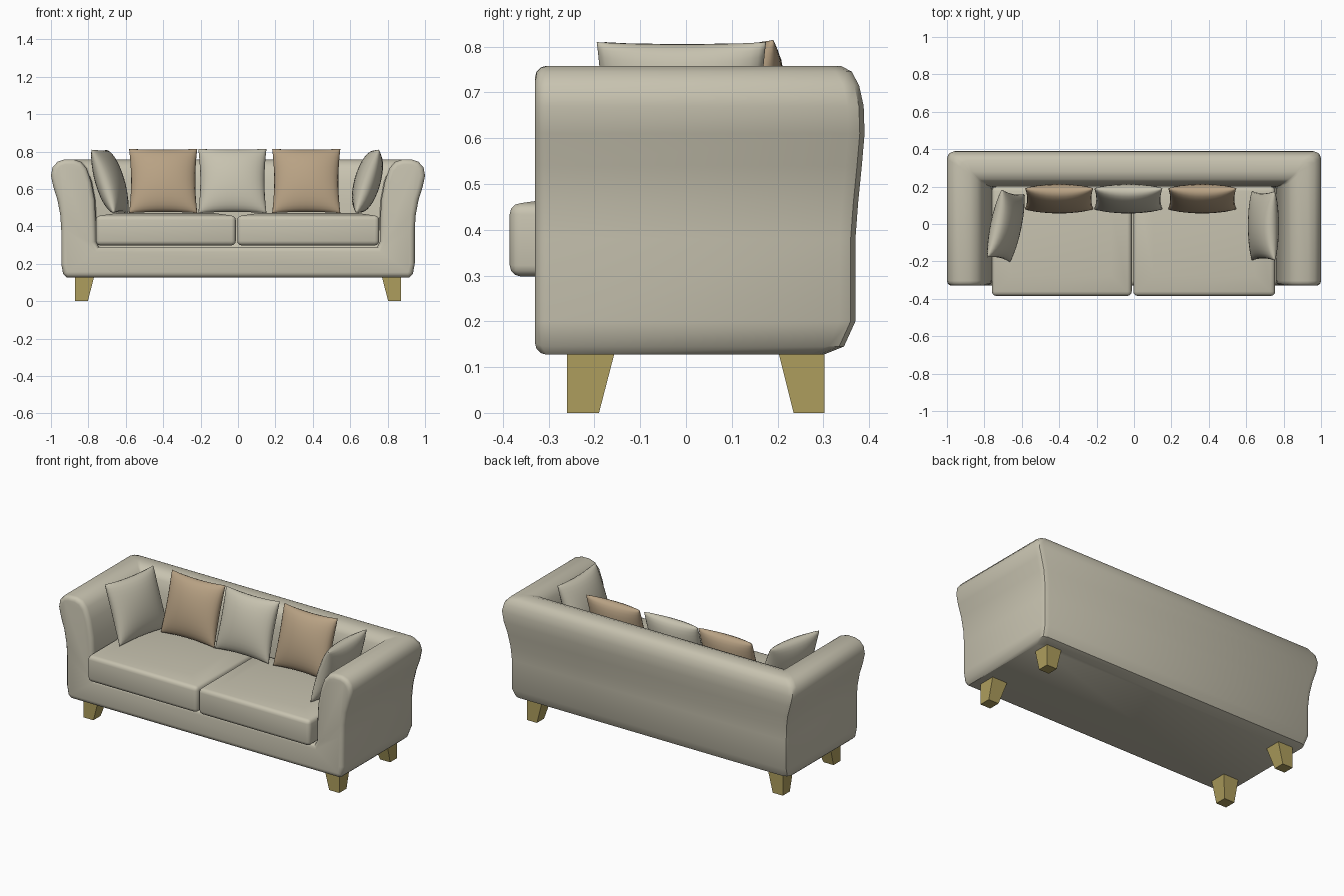
import bpy, bmesh, math
from mathutils import Matrix, Vector

if "Cube" in bpy.data.objects:
    bpy.data.objects.remove(bpy.data.objects["Cube"])


def material(name, rgb):
    m = bpy.data.materials.new(name)
    m.diffuse_color = (*rgb, 1)
    m.use_nodes = True
    m.node_tree.nodes["Principled BSDF"].inputs["Base Color"].default_value = m.diffuse_color
    return m


BEIGE = material("beige_fabric", (0.57, 0.54, 0.43))
TAN = material("tan_fabric", (0.48, 0.36, 0.23))
WOOD = material("pale_wood", (0.42, 0.34, 0.11))


def finish(bm, name, mat, angle=40):
    bmesh.ops.recalc_face_normals(bm, faces=bm.faces[:])
    me = bpy.data.meshes.new(name)
    bm.to_mesh(me)
    bm.free()
    ob = bpy.data.objects.new(name, me)
    bpy.context.collection.objects.link(ob)
    me.materials.append(mat)
    bpy.ops.object.select_all(action='DESELECT')
    ob.select_set(True)
    bpy.context.view_layer.objects.active = ob
    if angle:
        bpy.ops.object.shade_smooth_by_angle(angle=math.radians(angle))
    return ob


# Frame: one rolled profile (arm x, back y, z) swept around arms and back
profile = [
    (.915, .300, .127), (.935, .345, .145), (.945, .370, .20), (.945, .370, .38),
    (.950, .376, .46), (.965, .384, .54), (.987, .390, .61), (1.00, .388, .67),
    (.992, .378, .715), (.965, .362, .745), (.930, .340, .757), (.880, .280, .758),
    (.840, .240, .745), (.810, .222, .71), (.785, .210, .64), (.766, .202, .54),
    (.760, .200, .42), (.760, .200, .32), (.745, .190, .29)]
bm = bmesh.new()
rows = []
for i, (ax, by, z) in enumerate(profile):
    c = .035 if i < 11 else .012
    half = [(ax, -.33), (ax, by - c), (ax - c * .3, by - c * .3), (ax - c, by)]
    path = half + [(-x, y) for x, y in reversed(half)]
    rows.append([bm.verts.new((x, y, z)) for x, y in path])
for a, b in zip(rows, rows[1:]):
    for k in range(len(a) - 1):
        bm.faces.new((a[k], a[k + 1], b[k + 1], b[k]))
bm.faces.new(rows[0])       # underside
bm.faces.new(rows[-1])      # seat deck
front = bm.faces.new([r[0] for r in rows] + [r[-1] for r in reversed(rows)])
bmesh.ops.recalc_face_normals(bm, faces=bm.faces[:])
bmesh.ops.bevel(bm, geom=list(front.edges), offset=.026, segments=3,
                profile=.5, affect='EDGES', clamp_overlap=False)
finish(bm, "sofa_frame", BEIGE)


# Seat cushions: softly domed rounded boxes
def seat_cushion(name, x0, x1):
    bm = bmesh.new()
    bmesh.ops.create_cube(bm, size=1)
    bmesh.ops.scale(bm, vec=(x1 - x0, .585, .16), verts=bm.verts)
    bmesh.ops.translate(bm, vec=((x0 + x1) / 2, -.0925, .378), verts=bm.verts)
    bmesh.ops.bevel(bm, geom=bm.edges[:], offset=.024, segments=3, profile=.5,
                    affect='EDGES')
    top = [f for f in bm.faces if f.normal.z > .99]
    bmesh.ops.inset_region(bm, faces=top, thickness=.12, depth=.012)
    finish(bm, name, BEIGE)


seat_cushion("seat_cushion_left", -.76, -.012)
seat_cushion("seat_cushion_right", -.004, .755)


# Scatter pillows: two puffed grids joined at a pinched seam
def pillow(name, loc, size, thick, yaw, lean, mat, n=16):
    bm = bmesh.new()
    grid = {}
    for side in (-1, 1):
        for i in range(n + 1):
            for j in range(n + 1):
                rim = i in (0, n) or j in (0, n)
                if rim and side == 1:
                    grid[side, i, j] = grid[-1, i, j]
                    continue
                u = -math.cos(math.pi * i / n)
                v = -math.cos(math.pi * j / n)
                puff = max(0, (1 - u * u) * (1 - v * v)) ** .5
                x = size[0] / 2 * u * (1 - .06 * (1 - v * v))
                z = size[1] / 2 * v * (1 - .05 * (1 - u * u))
                y = side * thick / 2 * puff ** .9 + .012 * u * u * v
                grid[side, i, j] = bm.verts.new((x, y, z))
        for i in range(n):
            for j in range(n):
                bm.faces.new([grid[side, i + a, j + b]
                              for a, b in ((0, 0), (1, 0), (1, 1), (0, 1))])
    mat4 = (Matrix.Translation(Vector(loc)) @ Matrix.Rotation(math.radians(yaw), 4, 'Z')
            @ Matrix.Rotation(math.radians(-lean), 4, 'X'))
    bmesh.ops.transform(bm, matrix=mat4, verts=bm.verts)
    finish(bm, name, mat, 70)


for name, x, mat in (("back_pillow_left", -.40, TAN), ("back_pillow_middle", -.03, BEIGE),
                     ("back_pillow_right", .365, TAN)):
    pillow(name, (x, .135, .643), (.365, .36), .135, 0, 14, mat)
pillow("side_pillow_left", (-.685, -.01, .640), (.37, .36), .14, 78, 16, BEIGE)
pillow("side_pillow_right", (.692, -.01, .640), (.37, .36), .14, -90, 16, BEIGE)


# Legs: blocks tapering only on their inner sides
def leg(name, sx, y_out, y_top, y_bot, top):
    bm = bmesh.new()
    rings = []
    for z, xi, yi in ((0, .803, y_bot), (top, .768, y_top)):
        rings.append([bm.verts.new((sx * x, y, z)) for x, y in
                      ((xi, y_out), (.872, y_out), (.872, yi), (xi, yi))])
    for r in rings:
        bm.faces.new(r)
    for k in range(4):
        m = (k + 1) % 4
        bm.faces.new((rings[0][k], rings[0][m], rings[1][m], rings[1][k]))
    finish(bm, name, WOOD, 0)


for side, sx in (("left", -1), ("right", 1)):
    leg("front_leg_" + side, sx, -.26, -.155, -.19, .135)
    leg("back_leg_" + side, sx, .303, .20, .235, .14)
